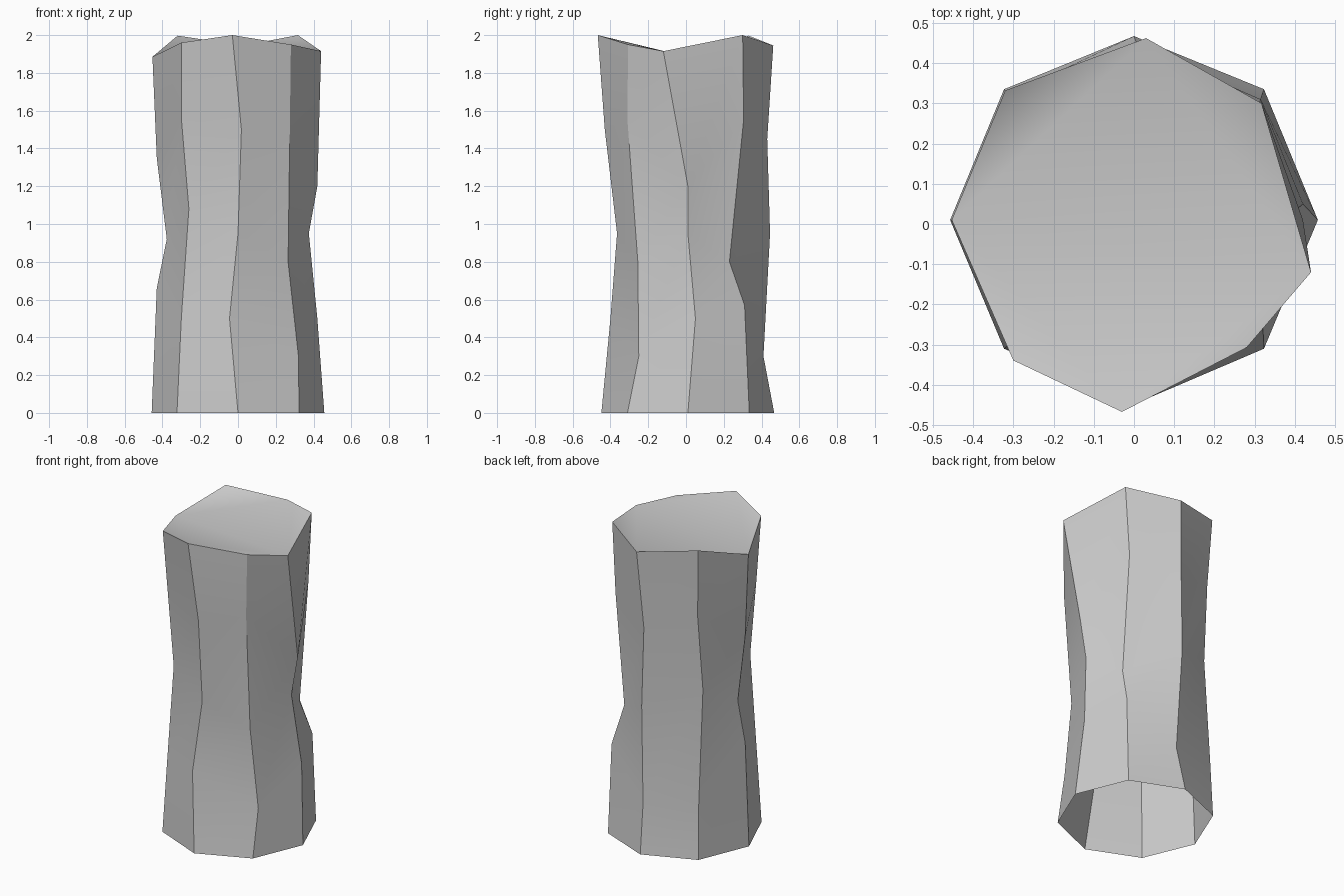
import bpy, bmesh

# Eight uneven vertical ridges of the stone pillar, each from base to top
RIDGES = [
    [(-.457, .01, 0), (-.43, .01, .66), (-.377, .01, .92), (-.43, .01, 1.35), (-.453, .01, 1.885)],
    [(-.323, -.31, 0), (-.30, -.29, .5), (-.26, -.285, 1.08), (-.30, -.29, 1.56), (-.30, -.339, 1.96)],
    [(0, -.448, 0), (-.045, -.40, .5), (0, -.365, .95), (.018, -.43, 1.5), (-.03, -.467, 2)],
    [(.323, -.31, 0), (.32, -.25, .3), (.265, -.255, .8), (.275, -.31, 1.55), (.28, -.307, 1.95)],
    [(.457, .01, 0), (.42, .05, .5), (.375, .01, .95), (.42, .01, 1.2), (.44, -.12, 1.915)],
    [(.323, .335, 0), (.315, .31, .57), (.28, .23, .8), (.29, .305, 1.55), (.317, .30, 2)],
    [(0, .467, 0), (.02, .41, .3), (.005, .445, .95), (0, .43, 1.45), (.03, .462, 1.945)],
    [(-.323, .335, 0), (-.315, .32, .35), (-.31, .27, 1.07), (-.30, .31, 1.56), (-.32, .332, 1.997)],
]

bm = bmesh.new()
cols = [[bm.verts.new(p) for p in ridge] for ridge in RIDGES]

# Side walls between neighbouring ridges; the base stays open
for i, a in enumerate(cols):
    b = cols[(i + 1) % len(cols)]
    for k in range(4):
        bm.faces.new((a[k], b[k], b[k + 1], a[k + 1]))

# Slanted, dished top: raised corners around a low middle
top = [c[-1] for c in cols]
for tri in ((0, 1, 2), (2, 3, 4), (4, 5, 6), (6, 7, 0), (0, 2, 4), (0, 4, 6)):
    bm.faces.new([top[i] for i in tri])

# Soft along each wall and over the top, crisp at the ridges and rim
for face in bm.faces:
    face.smooth = True
for i, col in enumerate(cols):
    for lo, hi in zip(col, col[1:]):
        bm.edges.get((lo, hi)).smooth = False
    bm.edges.get((top[i], top[i - 1])).smooth = False

mesh = bpy.data.meshes.new("stone_pillar")
bm.to_mesh(mesh)
bm.free()
pillar = bpy.data.objects.new("stone_pillar", mesh)
bpy.context.collection.objects.link(pillar)
